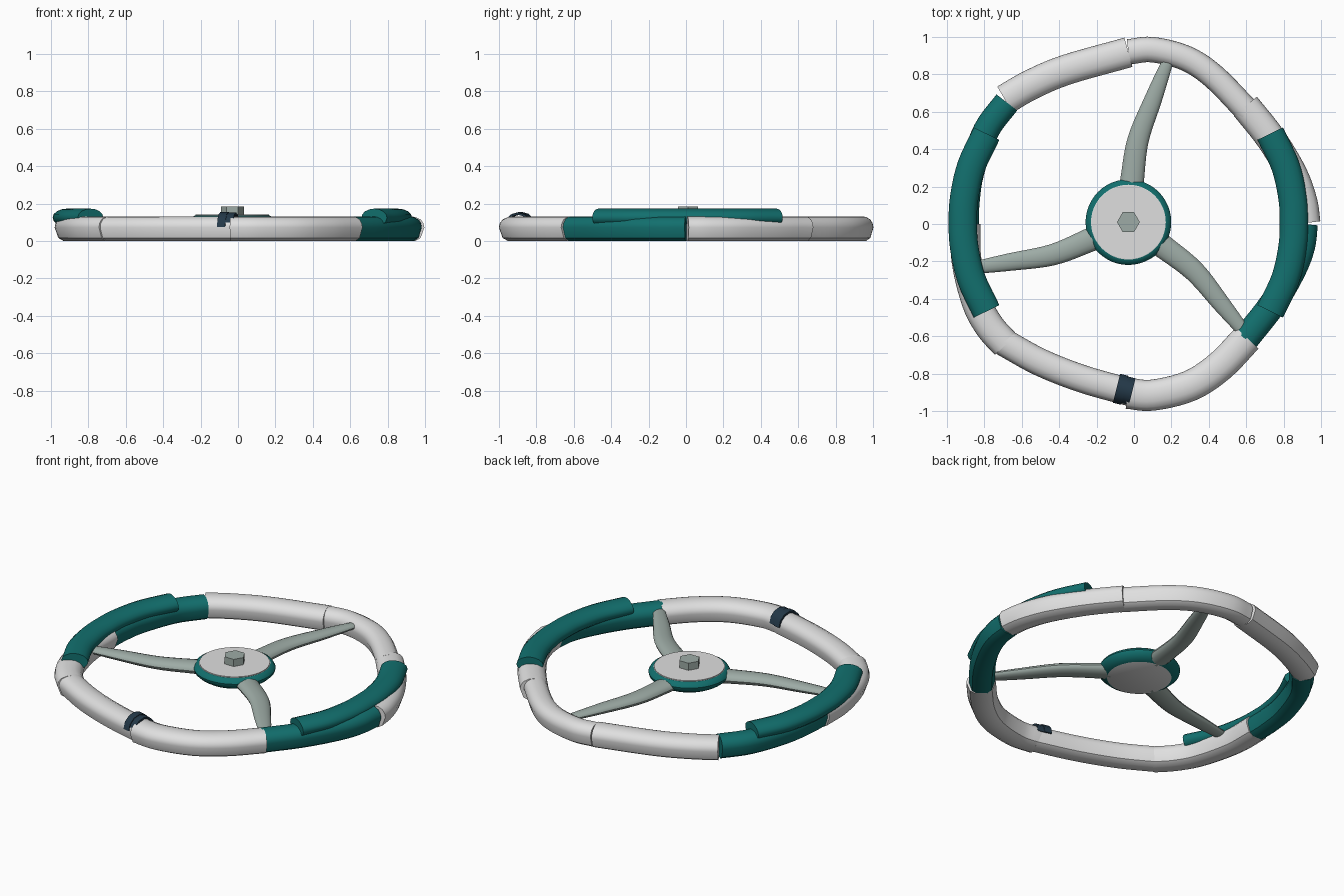
import bpy, bmesh, math
from mathutils import Vector, Matrix

cube = bpy.data.objects.get("Cube")
if cube:
    bpy.data.objects.remove(cube)


def material(name, r, g, b):
    m = bpy.data.materials.new(name)
    m.use_nodes = True
    m.diffuse_color = (r, g, b, 1)
    m.node_tree.nodes["Principled BSDF"].inputs["Base Color"].default_value = (r, g, b, 1)
    return m


WHITE = material("soft white", 0.74, 0.74, 0.74)
TEAL = material("deep teal", 0.006, 0.16, 0.155)
SAGE = material("sage grey", 0.34, 0.41, 0.38)
NAVY = material("dark navy", 0.017, 0.04, 0.065)
HUB = Vector((-0.03, 0.01, 0))

# Cross-sections as (sideways, up) in units of half width and half height
RIM = [(1, 0.1), (0.93, 0.45), (0.75, 0.75), (0.4, 0.95), (0, 1)]
RIM += [(-a, b) for a, b in RIM[3::-1]] + [(-0.75, -0.75), (-0.4, -1), (0.4, -1), (0.75, -0.75)]
OVAL = [(math.cos(math.tau * i / 16), math.sin(math.tau * i / 16)) for i in range(16)]
ARCH = [(s * math.cos(math.pi * i / 6), s * math.sin(math.pi * i / 6))
        for s, steps in ((1, range(7)), (0.85, range(6, -1, -1))) for i in steps]


def finish(bm, name, mats, angle=38):
    bmesh.ops.recalc_face_normals(bm, faces=bm.faces)
    mesh = bpy.data.meshes.new(name)
    bm.to_mesh(mesh)
    bm.free()
    obj = bpy.data.objects.new(name, mesh)
    bpy.context.collection.objects.link(obj)
    for m in mats:
        mesh.materials.append(m)
    bpy.ops.object.select_all(action="DESELECT")
    obj.select_set(True)
    bpy.context.view_layer.objects.active = obj
    bpy.ops.object.shade_smooth_by_angle(angle=math.radians(angle))
    return obj


def spline(points, steps):
    """Smooth curve through points of any dimension."""
    p = [Vector(q) for q in points]
    p = [2 * p[0] - p[1]] + p + [2 * p[-1] - p[-2]]
    out = []
    for a, b, c, d in zip(p, p[1:], p[2:], p[3:]):
        for i in range(steps):
            t = i / steps
            out.append(b + (c - a) * (t / 2) + (2 * a - 5 * b + 4 * c - d) * (t * t / 2)
                       + (3 * b - a - 3 * c + d) * (t ** 3 / 2))
    return out + [p[-2]]


def sweep(name, path, section, mat, z, height, steps=5, turn=0):
    """Sweep a section along a flat path of (x, y, half width)."""
    bm = bmesh.new()
    pts = spline(path, steps)
    w0 = path[0][2]
    rings = []
    for i, p in enumerate(pts):
        d = pts[min(i + 1, len(pts) - 1)] - pts[max(i - 1, 0)]
        n = Vector((d.y, -d.x, 0)).normalized()
        h = height * (p.z / w0 if section is OVAL else 1)
        rings.append([bm.verts.new((p.x + n.x * a * p.z, p.y + n.y * a * p.z, z + b * h))
                      for a, b in section])
    count = len(section)
    for r, s in zip(rings, rings[1:]):
        for j in range(count):
            k = (j + 1) % count
            bm.faces.new((r[j], r[k], s[k], s[j]))
    bm.faces.new(rings[0])
    bm.faces.new(rings[-1])
    if turn:
        bmesh.ops.rotate(bm, verts=bm.verts, cent=HUB, matrix=Matrix.Rotation(turn, 3, "Z"))
    return finish(bm, name, [mat])


# Rim, one swept sleeve per segment
rim = [
    ("rim_front_left", WHITE, 0.083, [(-0.035, -0.905), (0.1, -0.915), (0.3, -0.865), (0.46, -0.76), (0.605, -0.61)]),
    ("rim_left_front", TEAL, 0.073, [(0.595, -0.615), (0.74, -0.43), (0.845, -0.25), (0.895, -0.12), (0.91, 0)]),
    ("rim_left_back", WHITE, 0.08, [(0.595, 0.63), (0.73, 0.46), (0.845, 0.27), (0.9, 0.12), (0.917, 0.005)]),
    ("rim_back_left", WHITE, 0.068, [(-0.03, 0.92), (0.1, 0.932), (0.28, 0.885), (0.43, 0.785), (0.61, 0.6)]),
    ("rim_back_right", WHITE, 0.081, [(-0.69, 0.665), (-0.55, 0.745), (-0.36, 0.825), (-0.03, 0.918)]),
    ("rim_right_back", TEAL, 0.07, [(-0.68, 0.65), (-0.79, 0.5), (-0.87, 0.28), (-0.895, 0.12), (-0.9, 0)]),
    ("rim_right_front", WHITE, 0.08, [(-0.9, 0), (-0.895, -0.2), (-0.84, -0.42), (-0.77, -0.55), (-0.685, -0.645)]),
    ("rim_front_right", WHITE, 0.074, [(-0.7, -0.63), (-0.5, -0.74), (-0.27, -0.83), (-0.02, -0.9)]),
]
for name, mat, width, path in rim:
    sweep(name, [(x, y, width) for x, y in path], RIM, mat, 0.066, 0.066)

# Grip pads resting on both sides of the rim
for name, side, shift in (("left_grip_pad", 1, 0), ("right_grip_pad", -1, 0.06)):
    half = [(0.728, 0.475), (0.81, 0.3), (0.848, 0.13)]
    path = half + [(0.855, 0)] + [(x, -y) for x, y in half[::-1]]
    sweep(name, [(side * (x + shift), y + 0.008, 0.076) for x, y in path], OVAL, TEAL, 0.125, 0.048)

# Three curved spokes
for i, name in enumerate(("back_spoke", "right_spoke", "left_spoke")):
    path = [(-0.015, 0.17, 0.067), (-0.008, 0.25, 0.063), (0.022, 0.45, 0.057),
            (0.102, 0.665, 0.047), (0.165, 0.83, 0.034), (0.184, 0.875, 0.026)]
    sweep(name, path, OVAL, SAGE, 0.095, 0.036, turn=i * math.tau / 3)


# Hub: dished teal ring with a pale face and underside
def lathe(name, profile, mats, sides, face_rule=None, angle=38):
    bm = bmesh.new()
    rings = [[bm.verts.new((HUB.x + r * math.cos(math.tau * i / sides),
                            HUB.y + r * math.sin(math.tau * i / sides), z))
              for i in range(sides)] for r, z in profile]
    for r, s in zip(rings, rings[1:]):
        for i in range(sides):
            bm.faces.new((r[i], r[i - 1], s[i - 1], s[i]))
    bm.faces.new(rings[0])
    bm.faces.new(rings[-1])
    if face_rule:
        for f in bm.faces:
            f.material_index = face_rule(f)
    return finish(bm, name, mats, angle)


lathe("hub", [(0.18, 0.06), (0.205, 0.075), (0.226, 0.095), (0.229, 0.11), (0.22, 0.126), (0.2, 0.136)],
      [TEAL, WHITE], 48, lambda f: int(len(f.verts) > 4))
lathe("hub_plate", [(0.197, 0.13), (0.197, 0.141)], [WHITE], 48)
lathe("hub_nut", [(0.061, 0.135), (0.061, 0.185)], [SAGE], 6, angle=20)

# Clip strapped over the front of the rim
for name, x0, x1, size in (("clip_outer_band", -0.093, -0.05, 0.08), ("clip_inner_band", -0.055, -0.01, 0.076)):
    path = [(x, -0.889 - 0.25 * (x + 0.05), size) for x in (x0, x1)]
    sweep(name, path, ARCH, NAVY, 0.076, size, steps=1)
